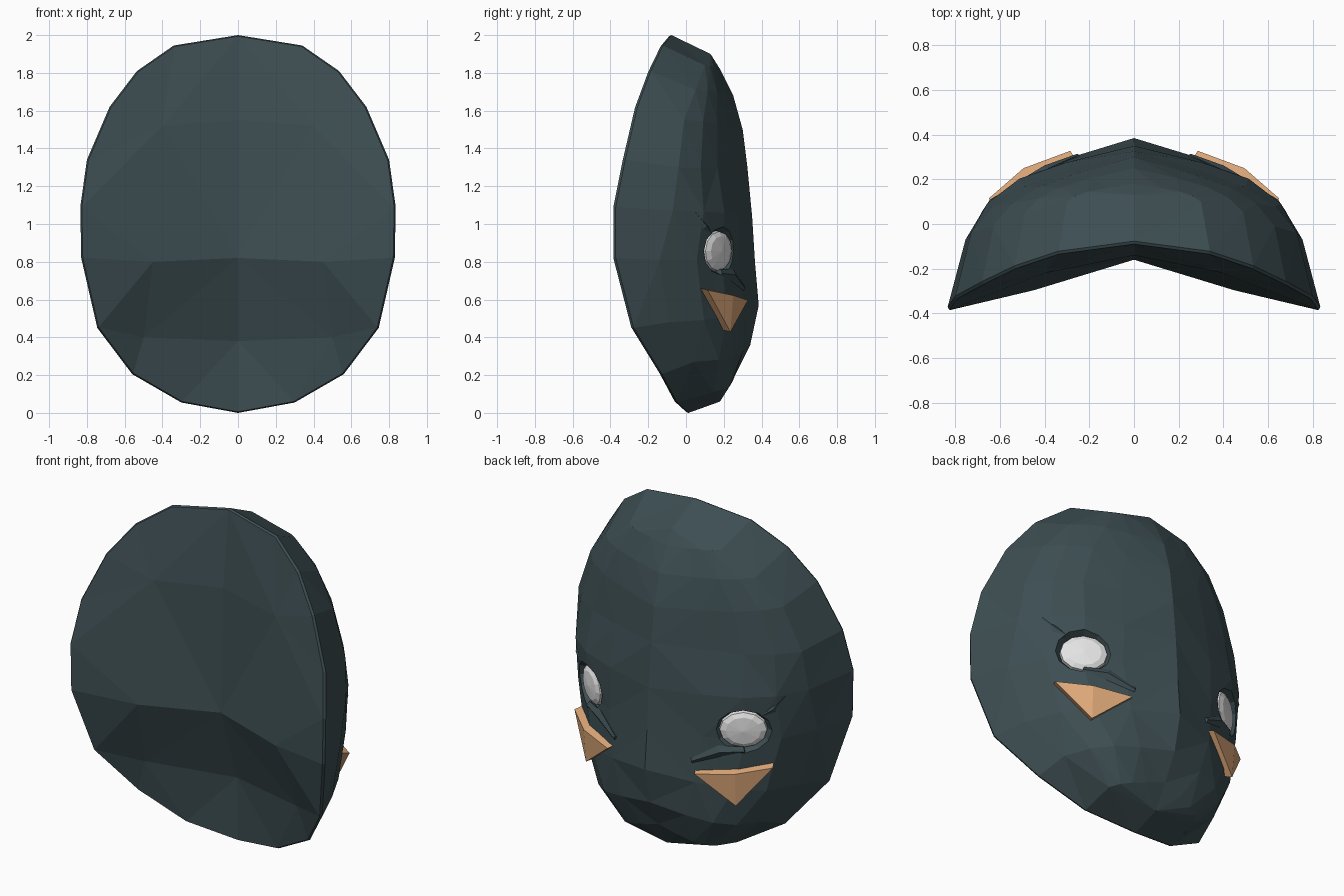
import bpy, bmesh, math
from mathutils import Vector, Matrix

cube = bpy.data.objects.get("Cube")
if cube:
    bpy.data.objects.remove(cube, do_unlink=True)


def material(name, rgb):
    m = bpy.data.materials.new(name)
    m.use_nodes = True
    m.diffuse_color = (*rgb, 1)
    m.node_tree.nodes["Principled BSDF"].inputs["Base Color"].default_value = (*rgb, 1)
    return m


slate = material("dark slate", (0.047, 0.076, 0.085))
tan = material("warm tan", (0.72, 0.39, 0.19))
white = material("pale grey", (0.78, 0.78, 0.78))


def finish(bm, name, mat):
    bmesh.ops.remove_doubles(bm, verts=bm.verts, dist=0.0005)
    bmesh.ops.dissolve_degenerate(bm, edges=bm.edges, dist=0.0005)
    bmesh.ops.triangulate(bm, faces=[f for f in bm.faces if len(f.verts) > 3])
    bmesh.ops.recalc_face_normals(bm, faces=bm.faces)
    me = bpy.data.meshes.new(name)
    bm.to_mesh(me)
    bm.free()
    me.materials.append(mat)
    ob = bpy.data.objects.new(name, me)
    bpy.context.collection.objects.link(ob)
    return ob


# Half profiles, listed from top to bottom: rim, side loop, centre ridge
rim = [(0, -.09, 2), (.34, -.135, 1.945), (.535, -.2, 1.81), (.68, -.27, 1.62),
       (.8, -.335, 1.34), (.835, -.385, 1.09), (.83, -.385, .82), (.745, -.29, .45),
       (.56, -.14, .205), (.3, -.06, .055), (0, 0, 0)]
side = [(0, .13, 1.9), (.3, .1, 1.84), (.49, .05, 1.71), (.63, -.01, 1.55),
        (.73, -.04, 1.3), (.755, -.07, 1.07), (.765, -.14, .81), (.68, -.09, .48),
        (.52, .04, .27), (.3, .15, .11), (0, .18, .06)]
ridge = [(.13, 1.9), (.18, 1.82), (.25, 1.68), (.3, 1.5), (.325, 1.3), (.35, 1.04),
         (.365, .8), (.385, .57), (.34, .36), (.26, .2), (.18, .06)]
bulge = [(0, 0), (.4, .175), (.68, .35), (.87, .61), (1, 1)]
# Inner points of the hollow back
inner = [(0, -.14, 1.55), (.4, -.22, 1.52), (0, -.16, .82),
         (.45, -.297, .8), (0, -.01, .38), (.5, -.16, .4)]


def build_shell():
    bm = bmesh.new()
    for sx in (1, -1):
        def vert(p):
            return bm.verts.new((p[0] * sx, p[1], p[2]))

        # Domed outside, one row of points per level, flat forehead and full chin
        rows, back = [], []
        for r, s, (cy, cz) in zip(rim, side, ridge):
            k = .75 if cz > 1.1 else 1.2 if cz < .5 else 1
            row = [(s[0] * t, cy + (s[1] - cy) * (t + (g - t) * k), cz + (s[2] - cz) * t)
                   for t, g in bulge]
            lip = Vector(r) + Vector((0, .013, 0))
            low = Vector((r[0] * .99, r[1], 1 + (r[2] - 1) * .994))
            rows.append([vert(p) for p in row + [lip, low]])
            back.append(rows[-1][-1])
        for a, b in zip(rows, rows[1:]):
            for j in range(len(a) - 1):
                bm.faces.new((a[j], a[j + 1], b[j + 1], b[j]))
        # Faceted hollow back
        a, b, c, d, e, f = [vert(p) for p in inner]
        B = back
        faces = [(B[0], b, a), (B[0], B[1], b), (b, B[5], B[6], d), (a, b, d, c),
                 (d, B[6], B[7], f), (c, d, f, e), (f, B[7], B[8]), (f, B[8], B[9]),
                 (e, f, B[9], B[10])]
        faces += [(B[i], B[i + 1], b) for i in range(1, 5)]
        for face in faces:
            bm.faces.new(face)
    return finish(bm, "mask_shell", slate)


def eye_frame(sx):
    """Frame with X along the surface, Y up and Z outward at the eye."""
    n = Vector((.55 * sx, .83, -.03)).normalized()
    t = Vector((0, 0, 1)).cross(n).normalized()
    u = n.cross(t)
    m = Matrix((t, u, n)).transposed().to_4x4()
    m.translation = Vector((.49 * sx, .163, .857))
    return m


def lathe(name, mat, m, rings, sides):
    """Closed oval solid from (width, height, depth) rings."""
    bm = bmesh.new()
    loops = [[bm.verts.new(m @ Vector((w * math.cos(k * math.tau / sides),
                                       h * math.sin(k * math.tau / sides), d)))
              for k in range(sides)] for w, h, d in rings]
    for a, b in zip(loops, loops[1:]):
        for k in range(sides):
            bm.faces.new((a[k], a[k - 1], b[k - 1], b[k]))
    bm.faces.new(loops[0])
    tip = bm.verts.new(m @ Vector((0, 0, rings[-1][2] + .008)))
    for k in range(sides):
        bm.faces.new((loops[-1][k], loops[-1][k - 1], tip))
    return finish(bm, name, mat)


def spike(name, start, bend, end, width, sx):
    """Tapered crease running out from an eye socket."""
    pts = [Vector((p[0] * sx, p[1], p[2])) for p in (start, bend, end)]
    n = Vector((.55 * sx, .83, 0)).normalized()
    across = (pts[2] - pts[0]).cross(n).normalized()
    bm = bmesh.new()
    rings = []
    for p, w in zip(pts, (width * .7, width, width * .4)):
        rings.append([bm.verts.new(p + o) for o in
                      (across * w, n * w * .6, -across * w, -n * .05)])
    for a, b in zip(rings, rings[1:]):
        for k in range(4):
            bm.faces.new((a[k], a[k - 1], b[k - 1], b[k]))
    bm.faces.new(rings[0])
    bm.faces.new(rings[-1])
    return finish(bm, name, slate)


def beak(name, sx):
    """Raised triangular plate with bevelled edges."""
    front = [(.65, .115, .65), (.495, .25, .622), (.285, .328, .597), (.49, .235, .428)]
    n = Vector((.5 * sx, .86, 0)).normalized()
    bm = bmesh.new()
    top = [bm.verts.new((x * sx, y, z)) for x, y, z in front]
    base = [bm.verts.new(v.co - n * .06 + Vector((0, 0, .014))) for v in top]
    bm.faces.new((top[0], top[1], top[3]))
    bm.faces.new((top[1], top[2], top[3]))
    bm.faces.new(base)
    for k in range(4):
        bm.faces.new((top[k], top[k - 1], base[k - 1], base[k]))
    return finish(bm, name, tan)


shell = build_shell()
for sx, label in ((1, "left"), (-1, "right")):
    m = eye_frame(sx)
    # Shallow socket carved around the eye
    cutter = lathe("socket_cutter", slate, m,
                   [(.12, .1, -.025), (.17, .13, .04), (.19, .14, .14)], 12)
    mod = shell.modifiers.new("socket", 'BOOLEAN')
    mod.operation = 'DIFFERENCE'
    mod.solver = 'EXACT'
    mod.object = cutter
    bpy.context.view_layer.objects.active = shell
    bpy.ops.object.modifier_apply(modifier=mod.name)
    bpy.data.objects.remove(cutter, do_unlink=True)
    # Eye, creases and beak
    lathe(label + "_eye", white, m,
          [(.11, .09, -.06), (.13, .107, -.01), (.127, .104, .012), (.095, .08, .026)], 12)
    spike(label + "_outer_crease", (.585, .13, .95), (.635, .095, .99), (.68, .045, 1.06), .03, sx)
    spike(label + "_inner_crease", (.51, .18, .74), (.39, .245, .73), (.25, .308, .66), .034, sx)
    beak(label + "_beak", sx)
